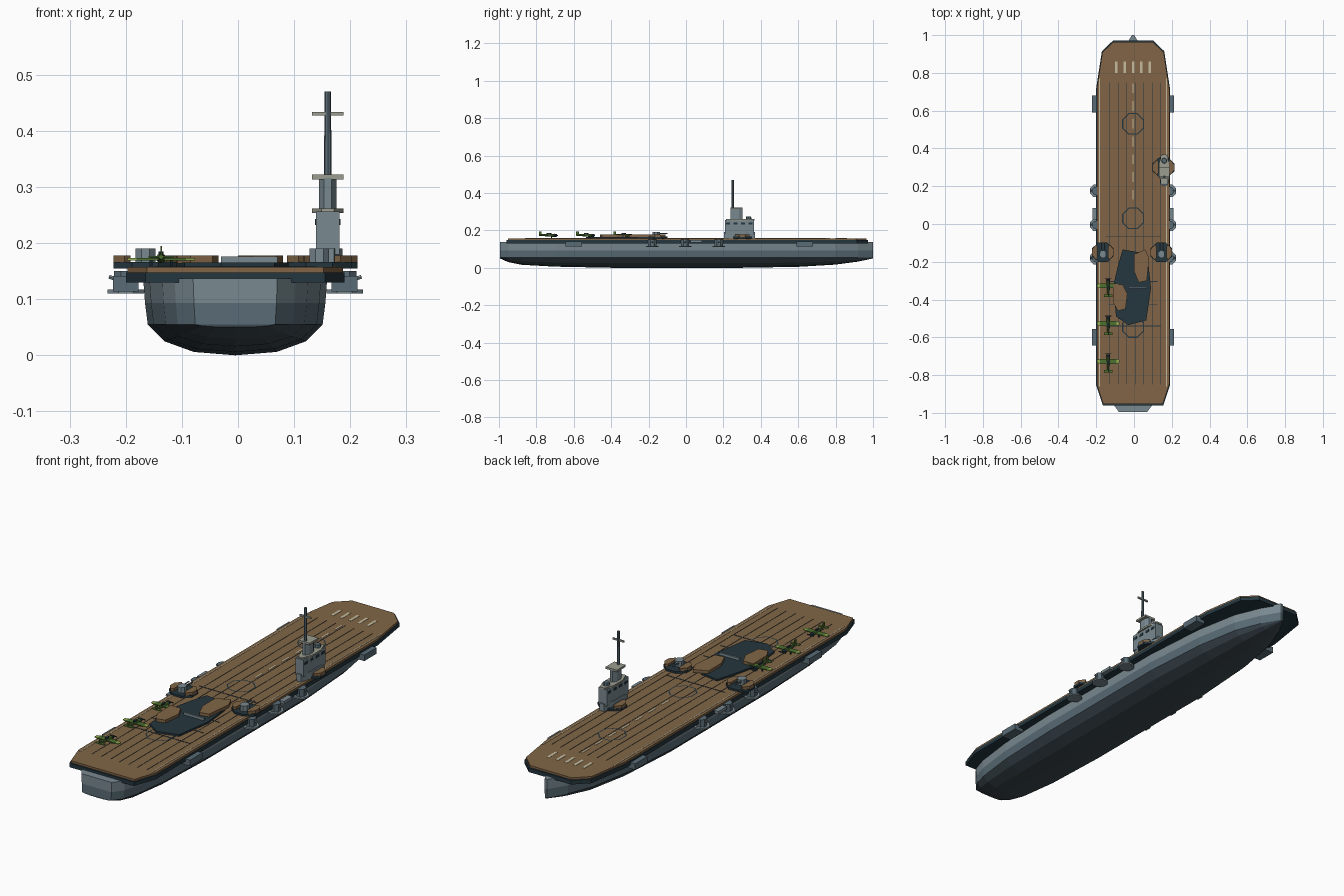
import bpy, bmesh, math
from mathutils import Vector

if "Cube" in bpy.data.objects:
    bpy.data.objects.remove(bpy.data.objects["Cube"])

CENTRE = -0.005   # ship centreline
DECK = 0.157      # flight deck height


def material(name, colour):
    mat = bpy.data.materials.new(name)
    mat.use_nodes = True
    mat.diffuse_color = (*colour, 1)
    mat.node_tree.nodes["Principled BSDF"].inputs["Base Color"].default_value = (*colour, 1)
    return mat


grey = material("hull grey", (0.19, 0.25, 0.28))
slate = material("slate blue", (0.10, 0.15, 0.18))
keel = material("bottom dark grey", (0.045, 0.065, 0.08))
dark = material("dark teal", (0.018, 0.038, 0.05))
wood = material("deck brown", (0.22, 0.13, 0.062))
cream = material("marking cream", (0.56, 0.50, 0.34))
beige = material("platform beige", (0.33, 0.34, 0.28))
green = material("aircraft green", (0.075, 0.16, 0.03))
lime = material("wing tip lime", (0.30, 0.42, 0.09))


def finish(name, bm, *mats):
    bmesh.ops.recalc_face_normals(bm, faces=bm.faces)
    mesh = bpy.data.meshes.new(name)
    bm.to_mesh(mesh)
    bm.free()
    for mat in mats:
        mesh.materials.append(mat)
    obj = bpy.data.objects.new(name, mesh)
    bpy.context.collection.objects.link(obj)
    return obj


def prism(name, outline, low, high, mat):
    bm = bmesh.new()
    face = bm.faces.new([bm.verts.new((x, y, low)) for x, y in outline])
    top = bmesh.ops.extrude_face_region(bm, geom=[face])["geom"]
    bmesh.ops.translate(bm, vec=(0, 0, high - low),
                        verts=[v for v in top if isinstance(v, bmesh.types.BMVert)])
    return finish(name, bm, mat)


def box(name, x, y, wide, long, low, high, mat):
    w, d = wide / 2, long / 2
    return prism(name, [(x - w, y - d), (x + w, y - d), (x + w, y + d), (x - w, y + d)], low, high, mat)


def ngon(x, y, rx, ry, sides=8, start=0.5):
    turn = math.tau / sides
    return [(x + rx * math.cos(turn * (i + start)), y + ry * math.sin(turn * (i + start)))
            for i in range(sides)]


def rod(name, start, end, r1, r2, mat, sides=8):
    a, b = Vector(start), Vector(end)
    bm = bmesh.new()
    bmesh.ops.create_cone(bm, cap_ends=True, segments=sides, radius1=r1, radius2=r2, depth=(b - a).length)
    bmesh.ops.rotate(bm, verts=bm.verts, matrix=Vector((0, 0, 1)).rotation_difference(b - a).to_matrix())
    bmesh.ops.translate(bm, verts=bm.verts, vec=(a + b) / 2)
    return finish(name, bm, mat)


# Hull lofted through stations of (y, half width, keel height)
stations = [(-0.995, .075, .05), (-.95, .108, .03), (-.88, .13, .016), (-.7, .153, .006), (-.4, .164, 0),
            (.3, .164, 0), (.6, .142, .005), (.8, .105, .017), (.92, .055, .033), (1, .006, .05)]
section = [(1, .137), (.98, .093), (.95, .055), (.77, .025), (.45, .006)]
bm = bmesh.new()
rings = []
for y, half, low in stations:
    side = [(half * f, z if z > .05 else low + z * (.055 - low) / .055) for f, z in section]
    points = [(-x, z) for x, z in side] + [(0, low)] + side[::-1]
    rings.append([bm.verts.new((CENTRE + x, y, z)) for x, z in points])
last = len(rings[0]) - 1


def band(row):
    return min(row, last - 1 - row, 2)


for a, b in zip(rings, rings[1:]):
    for i in range(last):
        bm.faces.new((a[i], a[i + 1], b[i + 1], b[i])).material_index = band(i)
    bm.faces.new((a[0], b[0], b[last], a[last]))
for ring in (rings[0], rings[-1]):
    for i in range(last // 2):
        corners = [ring[i], ring[i + 1], ring[last - 1 - i], ring[last - i]]
        bm.faces.new(list(dict.fromkeys(corners))).material_index = band(i)
finish("hull", bm, grey, slate, keel)

# Flight deck: dark base with planking on top
half_plan = [(.16, -.96), (.195, -.855), (.195, .72), (.165, .915), (.105, .972)]


def deck_outline(scale):
    right = [(x * scale, y * (1 + scale) / 2) for x, y in half_plan]
    return [(CENTRE + x, y) for x, y in right] + [(CENTRE - x, y) for x, y in right[::-1]]


prism("deck_base", deck_outline(1), .13, .148, dark)
prism("deck_planking", deck_outline(.985), .146, DECK, wood)


# Painted markings and seams
def plate(name, x, y, wide, long, mat):
    box(name, x, y, wide, long, DECK - .001, DECK + .0012, mat)


for s in (-1, 1):
    plate("edge_stripe", CENTRE + s * .177, -.045, .004, 1.63, cream)
for i in range(7):
    plate("centre_dash", CENTRE, .155 + i * .094, .007, .052, cream)
for i in range(-2, 3):
    plate("bow_bar", CENTRE + i * .044, .83, .013, .06, cream)
for i in range(-3, 4):
    plate("plank_seam", CENTRE + i * .045 + .012, -.05, .0012, 1.6, dark)
for y in (-.065, -.305, -.425, -.54):
    plate("cross_seam", CENTRE, y, .29 if y in (-.065, -.54) else .26, .004, dark)

# Lift outlines
for y in (.53, .03, -.545):
    bm = bmesh.new()
    outer = [bm.verts.new((px, py, DECK + .0015)) for px, py in ngon(CENTRE, y, .062, .062)]
    inner = [bm.verts.new((px, py, DECK + .0015)) for px, py in ngon(CENTRE, y, .056, .056)]
    for i in range(8):
        j = (i + 1) % 8
        bm.faces.new((outer[i], outer[j], inner[j], inner[i]))
    finish("lift_outline", bm, dark)

# Damaged deck area with raised broken planking
prism("deck_hole", [(-.06, -.135), (.03, -.15), (.075, -.2), (.09, -.34), (.065, -.51), (-.03, -.535),
                    (-.095, -.49), (-.11, -.33), (-.085, -.22)], DECK - .002, .165, dark)
prism("broken_planks_front", [(0, -.16), (.06, -.135), (.08, -.18), (.068, -.3), (.025, -.31), (0, -.25)],
      .164, .178, wood)
prism("broken_planks_rear", [(-.11, -.32), (-.06, -.32), (-.035, -.37), (-.045, -.45), (-.085, -.46),
                             (-.108, -.42)], .164, .178, wood)
box("exposed_beam", .02, -.338, .1, .008, .163, .176, grey)


# Gun pits on the deck
def gun_pit(x, y, gun):
    prism("pit_floor", ngon(x, y, .062, .056), DECK - .002, .166, dark)
    for s in (-1, 1):
        arc = [(x + s * .06 * math.cos(a), y + .05 * math.sin(a)) for a in (-.9, -.3, .3, .9)]
        prism("pit_wall", arc + [(x + s * .027, y + .03), (x + s * .027, y - .03)], .164, .178, wood)
    if gun:
        prism("gun_turret", ngon(x, y - .01, .019, .022), .164, .19, grey)
        for s in (-1, 1):
            rod("gun_barrel", (x + s * .008, y, .182), (x + s * .008, y + .05, .184), .003, .003, slate, 6)


gun_pit(-.165, -.15, True)
gun_pit(.145, -.15, True)
gun_pit(.156, .3, False)

# Side gun tubs and boat boxes under the deck edge
for s in (-1, 1):
    for y in (-.18, -.005, .175):
        x = CENTRE + s * .195
        prism("tub_floor", ngon(x, y, .035, .036), .11, .117, grey)
        prism("tub_mount", ngon(x, y, .023, .024), .115, .15, slate)
        rod("side_gun", (x, y, .13), (x + s * .03, y, .14), .004, .004, grey, 6)
    plate_x = CENTRE + s * .195
    box("deck_bracket", plate_x, .055, .04, .06, .135, .148, grey)
    for y in (-.6, .635):
        box("side_platform", plate_x, y, .046, .088, .114, .141, slate)

# Island tower
ix = .16
prism("island_base", ngon(ix, .285, .028, .09), DECK - .002, .19, grey)
box("island_body", ix, .285, .042, .155, .18, .256, grey)
for s in (-1, 1):
    for i in range(4):
        box("island_window", ix + s * .021, .225 + i * .04, .003, .022, .232, .243, dark)
prism("island_roof", ngon(ix, .29, .03, .083), .254, .262, beige)
prism("upper_tower", ngon(ix, .27, .017, .034), .26, .316, grey)
box("tower_platform", ix, .27, .056, .062, .313, .322, beige)
rod("funnel", (ix, .335, .255), (ix, .335, .275), .016, .013, slate)
rod("mast", (ix, .25, .32), (ix, .25, .47), .007, .0055, slate)
box("mast_crossarm", ix, .25, .056, .007, .427, .434, beige)


# Parked aircraft, noses to the bow
def aircraft(x, y):
    z = .173
    rod("fuselage", (x, y - .05, z + .002), (x, y + .03, z), .004, .0085, green)
    rod("engine_cowl", (x, y + .03, z), (x, y + .045, z), .009, .007, dark)
    box("propeller", x, y + .048, .034, .003, z - .002, z + .002, dark)
    box("wing", x, y + .008, .088, .026, z - .004, z, green)
    for s in (-1, 1):
        prism("wing_tip", [(x + s * .044, y - .005), (x + s * .06, y + .001), (x + s * .06, y + .015),
                           (x + s * .044, y + .021)], z - .004, z, lime)
        rod("wheel_leg", (x + s * .018, y + .015, DECK), (x + s * .018, y + .015, z), .003, .003, dark, 6)
    box("tail_plane", x, y - .045, .045, .013, z + .001, z + .004, green)
    box("tail_fin", x, y - .045, .003, .014, z, z + .022, green)
    prism("canopy", ngon(x, y + .002, .005, .014), z + .004, z + .012, dark)


for y in (-.335, -.535, -.735):
    aircraft(-.137, y)
